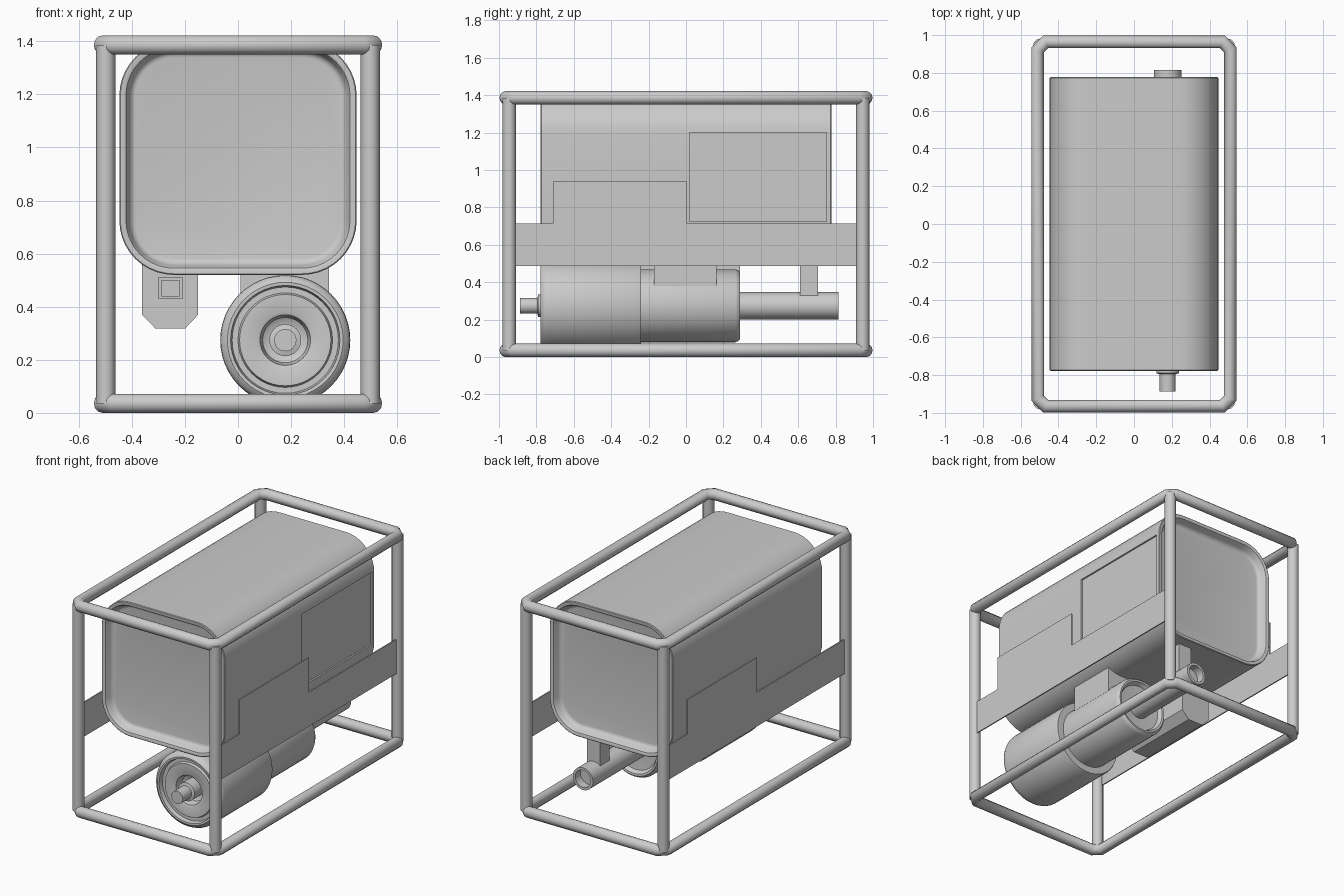
import bpy, bmesh, math

if "Cube" in bpy.data.objects:
    bpy.data.objects.remove(bpy.data.objects["Cube"])


def select_only(ob):
    bpy.ops.object.select_all(action='DESELECT')
    ob.select_set(True)
    bpy.context.view_layer.objects.active = ob


def finish(name, bm, angle=35):
    bmesh.ops.recalc_face_normals(bm, faces=bm.faces)
    me = bpy.data.meshes.new(name)
    bm.to_mesh(me)
    bm.free()
    ob = bpy.data.objects.new(name, me)
    bpy.context.collection.objects.link(ob)
    select_only(ob)
    bpy.ops.object.shade_smooth_by_angle(angle=math.radians(angle))
    return ob


def loft(name, rings, closed=False):
    """Skin a list of equal-length point rings; cap the ends unless closed."""
    bm = bmesh.new()
    loops = [[bm.verts.new(p) for p in ring] for ring in rings]
    n = len(loops[0])
    for a, b in zip(loops, loops[1:] + (loops[:1] if closed else [])):
        for i in range(n):
            j = (i + 1) % n
            bm.faces.new((a[i], a[j], b[j], b[i]))
    if not closed:
        bm.faces.new(loops[0])
        bm.faces.new(loops[-1])
    return finish(name, bm)


def box(name, x0, x1, y0, y1, z0, z1):
    ring = [(x0, z0), (x1, z0), (x1, z1), (x0, z1)]
    return loft(name, [[(x, y, z) for x, z in ring] for y in (y0, y1)])


def lathe(name, profile, cx, cz, sides=48):
    """Turn (radius, y) points around an axis along y."""
    angs = [2 * math.pi * i / sides for i in range(sides)]
    return loft(name, [[(cx + r * math.cos(a), y, cz + r * math.sin(a)) for a in angs]
                       for r, y in profile])


def tube(name, pts, radius, cyclic=False):
    cu = bpy.data.curves.new(name, 'CURVE')
    cu.dimensions = '3D'
    cu.bevel_depth = radius
    cu.bevel_resolution = 4
    cu.use_fill_caps = True
    sp = cu.splines.new('POLY')
    sp.points.add(len(pts) - 1)
    for p, co in zip(sp.points, pts):
        p.co = (*co, 1)
    sp.use_cyclic_u = cyclic
    ob = bpy.data.objects.new(name, cu)
    bpy.context.collection.objects.link(ob)
    return ob


# Tubular cage: two cut-corner hoops and four posts
R, HX, HY, C = 0.036, 0.51, 0.964, 0.042
hoop = [(HX, -HY + C), (HX, HY - C), (HX - C, HY), (-HX + C, HY),
        (-HX, HY - C), (-HX, -HY + C), (-HX + C, -HY), (HX - C, -HY)]
for name, z in (("bottom_hoop", R), ("top_hoop", 1.386)):
    tube(name, [(x, y, z) for x, y in hoop], R, True)
for sx in (-1, 1):
    for sy in (-1, 1):
        tube("corner_post", [(sx * 0.498, sy * 0.945, R), (sx * 0.498, sy * 0.945, 1.386)], R)


# Tank: rounded-square shell with rolled rims and recessed ends
def tank_ring(inset, y, w=0.447, h=0.44, r=0.205, cz=0.96, seg=10):
    pts = []
    for k, (sx, sz) in enumerate(((1, 1), (-1, 1), (-1, -1), (1, -1))):
        for i in range(seg + 1):
            a = math.pi / 2 * (k + i / seg)
            pts.append((sx * (w - r) + (r - inset) * math.cos(a), y,
                        cz + sz * (h - r) + (r - inset) * math.sin(a)))
    return pts


rim = [(0.062, 0.722), (0.052, 0.724), (0.043, 0.731), (0.037, 0.742), (0.03, 0.765),
       (0.025, 0.774), (0.018, 0.777), (0.004, 0.777), (0.0, 0.773)]
tank = loft("tank", [tank_ring(i, -y) for i, y in rim] + [tank_ring(i, y) for i, y in reversed(rim)])

# Shallow rectangular recess in the right wall of the tank
cutter = box("recess_cutter", 0.436, 0.6, 0.02, 0.75, 0.725, 1.2)
cutter.hide_render = True
cut = tank.modifiers.new("recess", 'BOOLEAN')
cut.operation = 'DIFFERENCE'
cut.solver = 'EXACT'
cut.object = cutter
select_only(tank)
bpy.ops.object.modifier_apply(modifier="recess")
bpy.ops.object.shade_smooth_by_angle(angle=math.radians(35))
bpy.data.objects.remove(cutter)

# Stepped side plates, the left one turned half round
step = [(-0.92, 0.488), (0.912, 0.488), (0.912, 0.713), (0.005, 0.713),
        (0.005, 0.94), (-0.712, 0.94), (-0.712, 0.713), (-0.92, 0.713)]
for name, s in (("right_side_plate", 1), ("left_side_plate", -1)):
    loft(name, [[(s * x, s * y, z) for y, z in step] for x in (0.503, 0.511)])

# Motor drum, rear housing and hollow outlet pipe, turned on one axis
AX, AZ = 0.178, 0.274
lathe("motor_drum", [(0.06, -0.70), (0.085, -0.715), (0.095, -0.762), (0.105, -0.767),
                     (0.172, -0.767), (0.178, -0.752), (0.2, -0.752), (0.206, -0.778),
                     (0.218, -0.779), (0.235, -0.768), (0.243, -0.752), (0.245, -0.735),
                     (0.245, -0.25), (0.24, -0.24), (0.15, -0.24)], AX, AZ)
lathe("drive_shaft", [(0.042, -0.887), (0.042, -0.795), (0.06, -0.79), (0.06, -0.68)], AX, AZ, 32)
lathe("rear_housing", [(0.18, -0.25), (0.195, -0.24), (0.195, 0.265), (0.188, 0.28),
                       (0.178, 0.29), (0.165, 0.288), (0.15, 0.262), (0.06, 0.255)], AX, AZ)
lathe("outlet_pipe", [(0.073, 0.24), (0.073, 0.815), (0.056, 0.815), (0.056, 0.76)], AX, AZ, 32)

# Mounts hanging from the tank
box("housing_saddle", 0.01, 0.342, -0.17, 0.162, 0.38, 0.56)
box("pipe_hanger", 0.13, 0.225, 0.61, 0.705, 0.30, 0.56)

# Control box with cut lower corners and a framed socket
sect = [(-0.362, 0.56), (-0.362, 0.37), (-0.31, 0.317), (-0.2, 0.317), (-0.15, 0.37), (-0.15, 0.56)]
loft("control_box", [[(x, y, z) for x, z in sect] for y in (-0.24, 0.29)])


def square(h, y):
    return [(-0.255 + sx * h, y, 0.47 + sz * h * 0.85) for sx, sz in ((1, 1), (-1, 1), (-1, -1), (1, -1))]


loft("socket_frame", [square(0.047, -0.235), square(0.047, -0.252),
                      square(0.034, -0.252), square(0.034, -0.235)], True)
